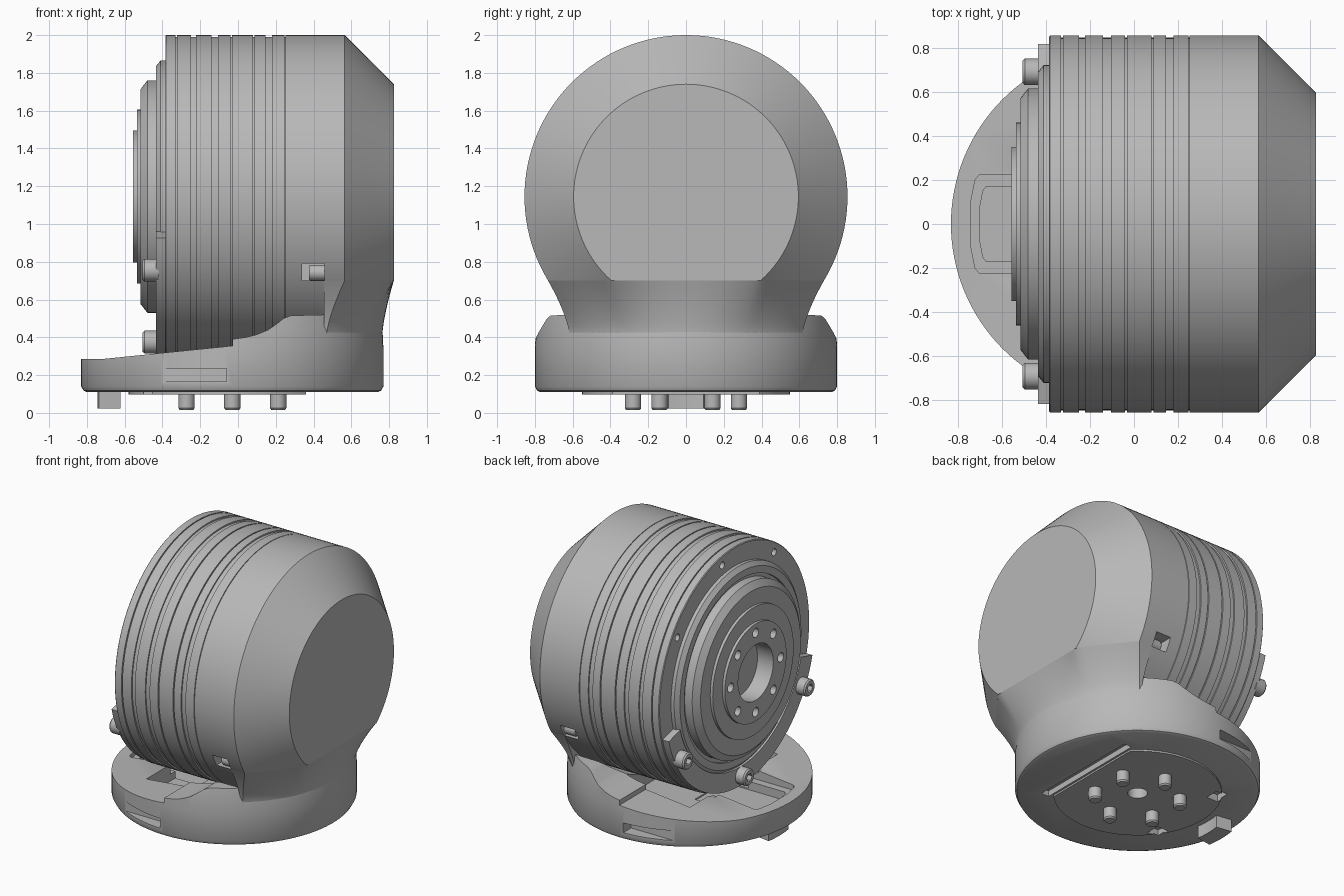
import bpy, bmesh
from math import sin, cos, pi, radians, sqrt

cube = bpy.data.objects.get("Cube")
if cube:
    bpy.data.objects.remove(cube)

grey = bpy.data.materials.new("machined_grey")
grey.diffuse_color = (0.48, 0.48, 0.48, 1)
grey.use_nodes = True
grey.node_tree.nodes["Principled BSDF"].inputs["Base Color"].default_value = grey.diffuse_color

AX_Z = 1.145      # height of the drum axis
R = 0.855         # drum radius
BX = -0.03        # base centre in x
BR = 0.8          # base radius


def place(axis, a, b, h):
    return {"x": (h, a, b), "y": (a, h, b), "z": (a, b, h)}[axis]


def loft(name, rings):
    """Solid skinned through equal-length closed rings, capped at both ends."""
    bm = bmesh.new()
    rows = [[bm.verts.new(p) for p in ring] for ring in rings]
    n = len(rows[0])
    for lo, hi in zip(rows, rows[1:]):
        for i in range(n):
            j = (i + 1) % n
            bm.faces.new((lo[i], lo[j], hi[j], hi[i]))
    bm.faces.new(rows[0][::-1])
    bm.faces.new(rows[-1])
    bmesh.ops.recalc_face_normals(bm, faces=bm.faces)
    mesh = bpy.data.meshes.new(name)
    bm.to_mesh(mesh)
    bm.free()
    mesh.materials.append(grey)
    obj = bpy.data.objects.new(name, mesh)
    bpy.context.collection.objects.link(obj)
    return obj


def revolve(name, profile, axis, ca, cb, seg=96):
    """Profile of (height, radius) turned about an axis through (ca, cb)."""
    return loft(name, [[place(axis, ca + r * cos(2 * pi * i / seg), cb + r * sin(2 * pi * i / seg), h)
                        for i in range(seg)] for h, r in profile])


def cyl(name, axis, ca, cb, r, h0, h1, seg=24):
    return revolve(name, [(h0, r), (h1, r)], axis, ca, cb, seg)


def prism(name, pts, axis, h0, h1):
    return loft(name, [[place(axis, a, b, h) for a, b in pts] for h in (h0, h1)])


def box(name, x0, x1, y0, y1, z0, z1):
    return prism(name, [(x0, y0), (x1, y0), (x1, y1), (x0, y1)], "z", z0, z1)


def sector(name, axis, ca, cb, r0, r1, a0, a1, h0, h1, steps=48):
    angs = [radians(a0 + (a1 - a0) * i / steps) for i in range(steps + 1)]
    pts = [(ca + r1 * cos(a), cb + r1 * sin(a)) for a in angs]
    pts += [(ca + r0 * cos(a), cb + r0 * sin(a)) for a in reversed(angs)]
    return prism(name, pts, axis, h0, h1)


def cut(obj, tool, op="DIFFERENCE"):
    mod = obj.modifiers.new("cut", "BOOLEAN")
    mod.operation, mod.object, mod.solver = op, tool, "EXACT"
    bpy.context.view_layer.objects.active = obj
    bpy.ops.object.modifier_apply(modifier=mod.name)
    bpy.data.objects.remove(tool)


def mirror_y(pts):
    return pts + [(x, -y) for x, y in reversed(pts)]


# Drum: stepped output flange, grooved shell and tapered rear
profile = [(-.555, .35), (-.535, .35), (-.535, .46), (-.515, .46), (-.515, .57), (-.48, .615),
           (-.42, .615), (-.42, .64), (-.435, .64), (-.435, .69), (-.41, .72), (-.385, .72),
           (-.385, R - .005), (-.38, R)]
for a, b in ((-.33, -.322), (-.25, -.222), (-.14, -.105), (-.04, -.032),
             (.08, .088), (.145, .18), (.247, .252)):
    profile += [(a, R), (a, R - .01), (b, R - .01), (b, R)]
profile += [(.565, R), (.825, .595)]
drum = revolve("drum", profile, "x", 0, AX_Z, 128)

# Drum cuts: bore, bolt circle, face holes, rear screw pockets, space for the neck
NECK_TOP = .70
cut(drum, cyl("bore", "x", 0, AX_Z, .2, -.7, -.43, 48))
for i in range(8):
    a = radians(45 * i)
    cut(drum, cyl("bolt_hole", "x", .285 * cos(a), AX_Z + .285 * sin(a), .033, -.7, -.49, 16))
for deg in (35, 80, 125):
    a = radians(deg)
    cut(drum, cyl("face_hole", "x", .79 * cos(a), AX_Z + .79 * sin(a), .025, -.5, -.34, 16))
cut(drum, box("neck_space", .46, 1, -1, 1, .1, NECK_TOP))
for s in (-1, 1):
    y0, y1 = sorted((s * .64, s * .95))
    cut(drum, box("screw_pocket", .34, .459, y0, y1, .70, .79))

# Base: round puck trimmed by a side profile that rises to a ledge
base = revolve("base", [(.11, .77), (.118, .788), (.14, BR), (.34, BR), (.44, .795), (.52, .78), (.6, .78)],
               "z", BX, 0, 128)
side = [(-.9, 0), (-.9, .285), (-.72, .285), (-.03, .355), (-.03, .39), (.04, .4), (.1, .415),
        (.16, .44), (.21, .475), (.24, .5), (.28, .515), (.46, .52), (.9, .52), (.9, 0)]
cut(base, prism("side_trim", side, "y", -1, 1), "INTERSECT")

# Base cuts: drum clearance, cable pocket, side scoops
cut(base, cyl("drum_clearance", "x", 0, AX_Z, .875, -.42, .455, 128))
cut(base, box("inner_pocket", -.38, .2, -.5, .5, .2, .7))
cut(base, prism("pocket_rim", mirror_y([(-.2, .225), (-.7, .225), (-.72, .2), (-.74, .1)]), "z", .25, .7))
cut(base, prism("pocket_floor", mirror_y([(-.19, .17), (-.67, .17), (-.685, .15), (-.7, .07)]), "z", .19, .7))
for s in (-1, 1):
    y0, y1 = sorted((s * .71, s))
    cut(base, box("side_scoop", -.44, -.06, y0, y1, .165, .235))

# Underside plate with one straight edge
ring = [radians(360 * i / 64) for i in range(64)]
plate = prism("bottom_plate", [(min(BX + .55 * cos(a), .36), .55 * sin(a)) for a in ring], "z", .098, .13)
for part in (base, plate):
    cut(part, cyl("centre_hole", "z", BX, 0, .065, 0, .17, 32))
    for s in (-1, 1):
        cut(part, box("notch", -.5, -.41, s * .3 - .05, s * .3 + .05, 0, .15))
cut(base, box("cross_groove", .375, .435, -.42, .42, 0, .15))

# Neck: base circle flaring into the tapered rear of the drum
N = 40


def neck_ring(z):
    t = max(0, (z - .42) / (NECK_TOP - .42)) ** 1.4
    dz = AX_Z - NECK_TOP
    wide, r0 = sqrt(R * R - dz * dz), .795
    narrow = sqrt(r0 * r0 - (.47 - BX) ** 2)
    pts = []
    for i in range(N + 1):
        u = -1 + 2 * i / N
        y0, y1 = u * narrow, u * wide
        x0 = BX + sqrt(r0 * r0 - y0 * y0)
        x1 = min(.825, .825 - (sqrt(y1 * y1 + dz * dz) - .595))
        pts.append((x0 + (x1 - x0) * t, y0 + (y1 - y0) * t, z))
    edge = pts[-1][1]
    return pts + [(.455, edge, z), (.455, -edge, z)]


loft("neck", [neck_ring(.42 + (NECK_TOP - .42) * i / 14) for i in range(15)])

# Clamp bracket around the lower front of the drum
sector("clamp_bracket", "x", 0, AX_Z, .71, .845, 195, 345, -.435, -.38)


# Socket head screws
def screw(name, y, z, x0, x1, r):
    head = revolve(name, [(x0, r * .85), (x0 + .01, r), (x1, r)], "x", y, z, 32)
    cut(head, cyl("hex_socket", "x", y, z, r * .5, x0 - .05, x0 + .035, 6))


for name, y, z in (("left_screw", .69, .755), ("right_screw", -.69, .755), ("lower_screw", 0, .375)):
    screw(name, y, z, -.505, -.42, .06)
for name, y in (("rear_left_screw", .69), ("rear_right_screw", -.69)):
    screw(name, y, .742, .375, .47, .042)

# Locating pins and curved key under the base
for i in range(6):
    a = radians(30 + 60 * i)
    revolve("locating_pin", [(.015, .036), (.025, .043), (.12, .043)], "z",
            BX + .28 * cos(a), .28 * sin(a), 24)
sector("locating_key", "z", BX, 0, .6, .715, 171, 189, .022, .14, 8)

# Smooth shading with crisp edges
for obj in bpy.context.view_layer.objects:
    obj.select_set(obj.type == "MESH" and grey.name in obj.data.materials)
bpy.context.view_layer.objects.active = drum
bpy.ops.object.shade_smooth_by_angle(angle=radians(30))
